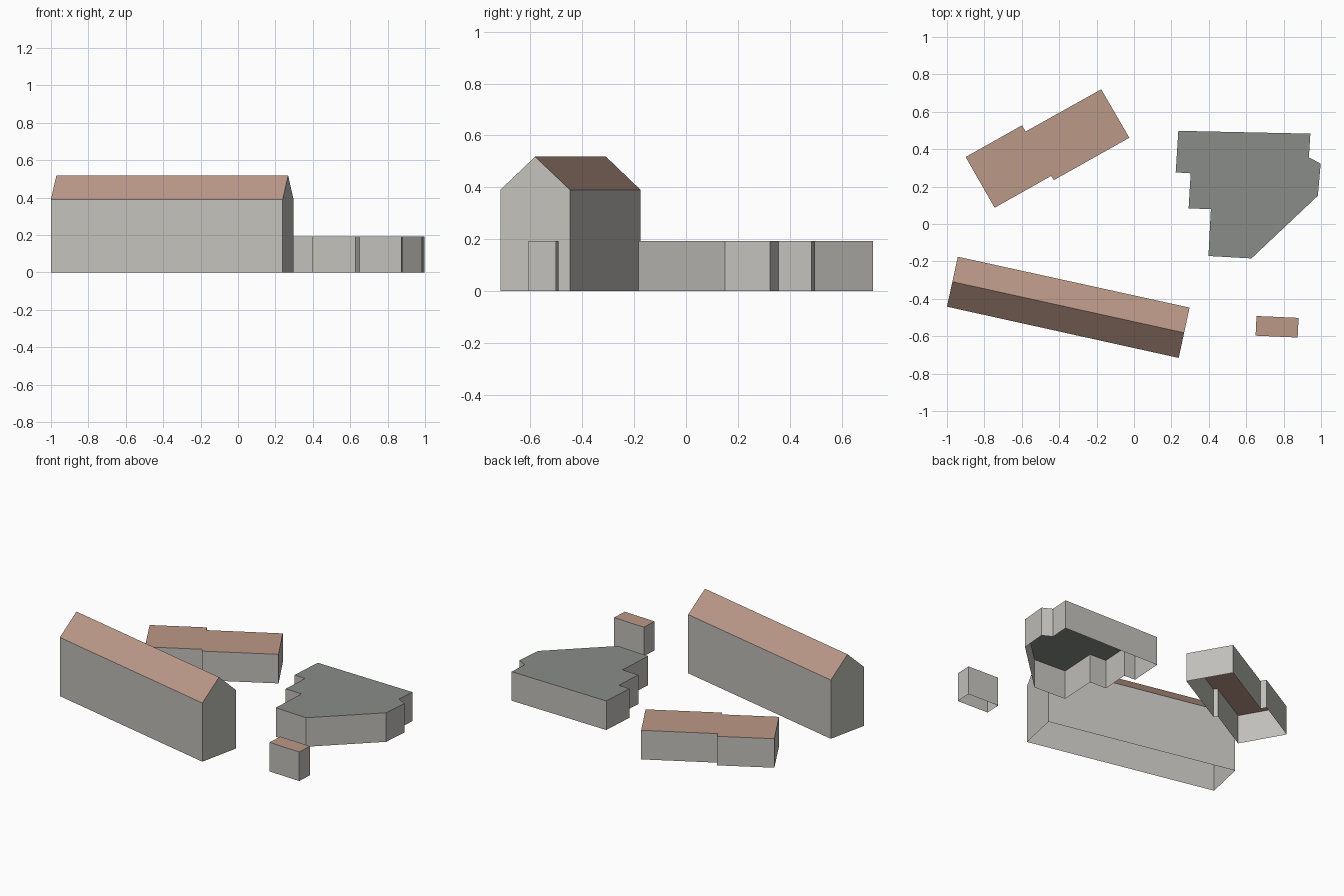
import bpy

if "Cube" in bpy.data.objects:
    bpy.data.objects.remove(bpy.data.objects["Cube"])


def material(name, rgb):
    m = bpy.data.materials.new(name)
    m.diffuse_color = (*rgb, 1)
    m.use_nodes = True
    m.node_tree.nodes["Principled BSDF"].inputs["Base Color"].default_value = m.diffuse_color
    return m


WALL = material("wall", (0.54, 0.53, 0.50))
TILE = material("roof_tile", (0.50, 0.32, 0.245))
FLAT = material("roof_grey", (0.25, 0.265, 0.25))
LOW = 0.193


def make(name, verts, faces, roof_faces, roof_mat):
    me = bpy.data.meshes.new(name)
    me.from_pydata(verts, [], faces)
    me.materials.append(WALL)
    me.materials.append(roof_mat)
    for i in roof_faces:
        me.polygons[i].material_index = 1
    ob = bpy.data.objects.new(name, me)
    bpy.context.collection.objects.link(ob)


def flat_building(name, outline, h, roof_mat):
    """Walls and flat roof over a counter-clockwise outline, open underneath."""
    n = len(outline)
    verts = [(x, y, z) for z in (0, h) for x, y in outline]
    faces = [(i, (i + 1) % n, (i + 1) % n + n, i + n) for i in range(n)]
    faces.append(tuple(range(n, 2 * n)))
    make(name, verts, faces, [n], roof_mat)


def gabled_building(name, c, eave, ridge, roof_mat):
    """Four counter-clockwise corners; ridge joins the middles of sides 1-2 and 3-0."""
    verts = [(x, y, z) for z in (0, eave) for x, y in c]
    for a, b in ((1, 2), (3, 0)):
        verts.append(((c[a][0] + c[b][0]) / 2, (c[a][1] + c[b][1]) / 2, ridge))
    faces = [(0, 1, 5, 4), (1, 2, 6, 8, 5), (2, 3, 7, 6), (3, 0, 4, 9, 7),
             (4, 5, 8, 9), (6, 7, 9, 8)]
    make(name, verts, faces, [4, 5], roof_mat)


# Tall long house with a pitched roof
gabled_building("gabled_house",
                [(-1.0, -0.442), (0.239, -0.716), (0.297, -0.447), (-0.942, -0.175)],
                0.39, 0.518, TILE)

# Pair of offset low blocks at the back
flat_building("rear_terrace",
              [(-0.745, 0.087), (-0.443, 0.257), (-0.428, 0.235), (-0.025, 0.461),
               (-0.175, 0.72), (-0.58, 0.494), (-0.598, 0.528), (-0.9, 0.358)],
              LOW, TILE)

# Wide stepped hall with a grey flat roof
flat_building("stepped_hall",
              [(0.398, -0.171), (0.628, -0.184), (0.983, 0.151), (0.998, 0.323),
               (0.935, 0.356), (0.943, 0.483), (0.237, 0.498), (0.223, 0.276),
               (0.303, 0.271), (0.292, 0.084), (0.411, 0.079)],
              LOW, FLAT)

# Small shed
flat_building("shed",
              [(0.65, -0.597), (0.875, -0.607), (0.88, -0.502), (0.655, -0.492)],
              LOW, TILE)
